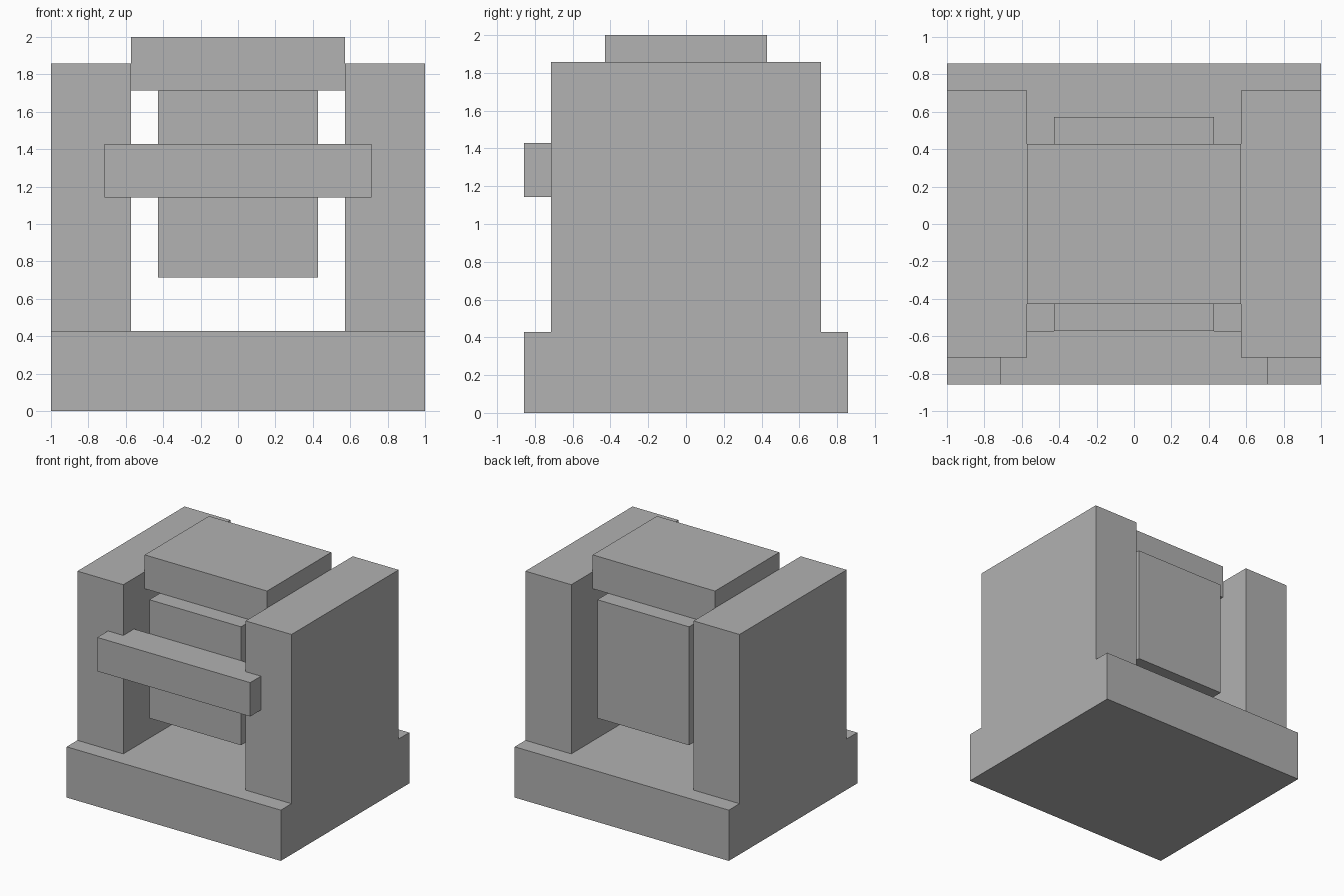
import bpy
import bmesh
import math
from mathutils import Vector

default = bpy.data.objects.get("Cube")
if default:
    bpy.data.objects.remove(default, do_unlink=True)

U = 1 / 7  # modelling unit: the whole model sits on this grid

grey = bpy.data.materials.new("light_grey")
grey.use_nodes = True
colour = (0.445, 0.445, 0.445, 1)
grey.diffuse_color = colour
grey.node_tree.nodes["Principled BSDF"].inputs["Base Color"].default_value = colour


def box(name, low, high):
    """Flat-faced box between two corners given in grid units."""
    low, high = Vector(low) * U, Vector(high) * U
    bm = bmesh.new()
    bmesh.ops.create_cube(bm, size=1)
    bmesh.ops.scale(bm, vec=high - low, verts=bm.verts)
    bmesh.ops.translate(bm, vec=(low + high) / 2, verts=bm.verts)
    mesh = bpy.data.meshes.new(name)
    bm.to_mesh(mesh)
    bm.free()
    mesh.materials.append(grey)
    obj = bpy.data.objects.new(name, mesh)
    bpy.context.collection.objects.link(obj)
    return obj


def fuse(obj, others):
    """Union other boxes into obj and merge its coplanar faces."""
    for other in others:
        mod = obj.modifiers.new("union", "BOOLEAN")
        mod.operation = "UNION"
        mod.solver = "EXACT"
        mod.object = other
    graph = bpy.context.evaluated_depsgraph_get()
    mesh = bpy.data.meshes.new_from_object(obj.evaluated_get(graph))
    obj.modifiers.clear()
    obj.data = mesh
    for other in others:
        bpy.data.objects.remove(other, do_unlink=True)
    bm = bmesh.new()
    bm.from_mesh(mesh)
    bmesh.ops.dissolve_limit(bm, angle_limit=math.radians(1),
                             verts=bm.verts, edges=bm.edges)
    bm.to_mesh(mesh)
    bm.free()


# Base slab with two side walls rising from it
frame = box("base_and_side_walls", (-7, -6, 0), (7, 6, 3))
fuse(frame, [box("left_wall", (4, -5, 1), (7, 5, 13)),
             box("right_wall", (-7, -5, 1), (-4, 5, 13))])

# Front crossbar with a tongue filling the gap between the walls
crossbar = box("front_crossbar", (-5, -6, 8), (5, -5, 10))
fuse(crossbar, [box("crossbar_tongue", (-4, -5.5, 8), (4, -4, 10))])

# Hanging centre block and the cap that carries it between the walls
box("centre_block", (-3, -4, 5), (3, 4, 12))
box("top_cap", (-4, -3, 12), (4, 3, 14))
